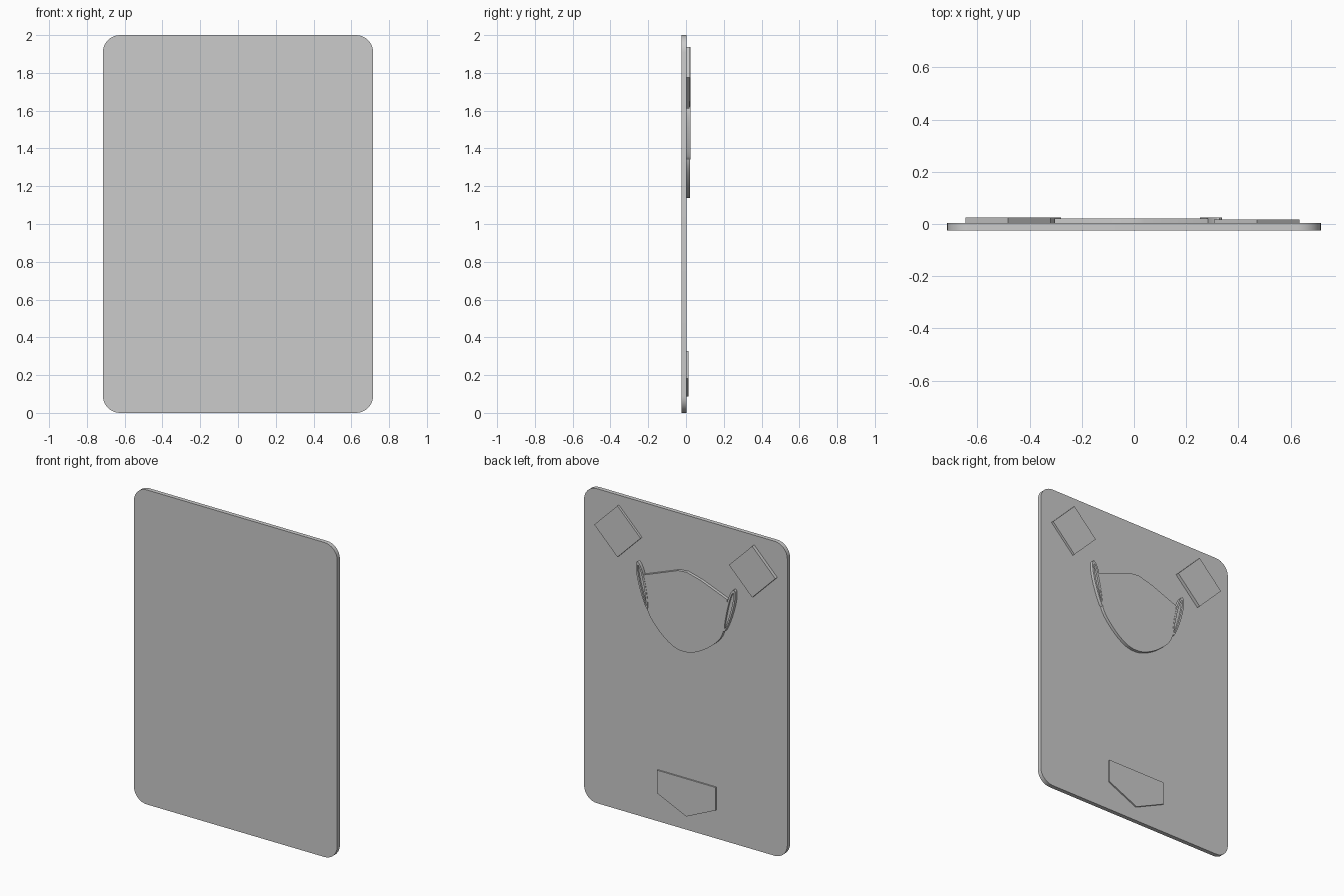
import bpy, bmesh, math

if "Cube" in bpy.data.objects:
    bpy.data.objects.remove(bpy.data.objects["Cube"])

BACK = 0.003      # back face of the panel
TOP = 0.024       # highest relief on the back


def finish(name, bm):
    bmesh.ops.recalc_face_normals(bm, faces=bm.faces)
    me = bpy.data.meshes.new(name)
    bm.to_mesh(me)
    bm.free()
    ob = bpy.data.objects.new(name, me)
    bpy.context.collection.objects.link(ob)
    bpy.context.view_layer.objects.active = ob
    ob.select_set(True)
    bpy.ops.object.shade_smooth_by_angle(angle=math.radians(30))
    ob.select_set(False)
    return ob


def slab(name, pts, y0, y1):
    """Extrude an (x, z) outline from y0 to y1."""
    bm = bmesh.new()
    f = bm.faces.new([bm.verts.new((x, y0, z)) for x, z in pts])
    ext = bmesh.ops.extrude_face_region(bm, geom=[f])
    for v in ext["geom"]:
        if isinstance(v, bmesh.types.BMVert):
            v.co.y = y1
    return finish(name, bm)


def rounded_rect(w, z0, z1, r, n=8):
    pts = []
    for cx, cz, a0 in ((w - r, z1 - r, 0), (r - w, z1 - r, 90),
                       (r - w, z0 + r, 180), (w - r, z0 + r, 270)):
        for i in range(n + 1):
            a = math.radians(a0 + 90 * i / n)
            pts.append((cx + r * math.cos(a), cz + r * math.sin(a)))
    return pts


def spline(pts, n=5):
    """Open Catmull-Rom curve through the points."""
    p = [pts[0]] + pts + [pts[-1]]
    out = []
    for i in range(1, len(p) - 2):
        for k in range(n):
            t = k / n
            out.append(tuple(0.5 * (2 * b + (c - a) * t + (2 * a - 5 * b + 4 * c - d) * t * t
                             + (3 * b - a - 3 * c + d) * t ** 3)
                             for a, b, c, d in zip(p[i - 1], p[i], p[i + 1], p[i + 2])))
    return out + [pts[-1]]


def ear(name, side, cx):
    """Narrow raised ring with a recessed middle, leaning outwards."""
    n = 24
    bm = bmesh.new()
    rings = []
    lean = math.radians(14)
    for scale, y in (((0.024, 0.145), BACK - 0.002), ((0.024, 0.145), TOP),
                     ((0.012, 0.125), TOP), ((0.012, 0.125), TOP - 0.012)):
        ring = []
        for i in range(n):
            a = 2 * math.pi * i / n
            # the outline tapers towards the lobe
            u = scale[0] * math.cos(a) * (1 + 0.25 * math.sin(a))
            w = scale[1] * math.sin(a)
            x = cx + side * (u * math.cos(lean) + w * math.sin(lean))
            z = 1.482 + w * math.cos(lean) - u * math.sin(lean)
            ring.append(bm.verts.new((x, y, z)))
        rings.append(ring)
    for a, b in zip(rings, rings[1:]):
        for i in range(n):
            j = (i + 1) % n
            bm.faces.new((a[i], a[j], b[j], b[i]))
    bm.faces.new(rings[0])
    bm.faces.new(rings[-1])
    return finish(name, bm)


# Main panel with rounded corners
slab("panel", rounded_rect(0.715, 0, 2, 0.09), -0.024, BACK)

# Two tilted square tiles in the upper corners
h = 0.163
for name, cx, y in (("tile_right", 0.47, 0.018), ("tile_left", -0.482, TOP)):
    slab(name, [(cx, 1.775 + h), (cx + h, 1.775), (cx, 1.775 - h), (cx - h, 1.775)],
         BACK - 0.002, y)

# Raised face shape: peaked top, curved jaw
jaw = spline([(0.283, 1.55), (0.272, 1.42), (0.245, 1.31), (0.16, 1.21), (0.07, 1.15),
              (-0.01, 1.138), (-0.09, 1.16), (-0.18, 1.215), (-0.262, 1.30),
              (-0.293, 1.42), (-0.305, 1.55)])
slab("face_plate", jaw + [(-0.12, 1.622), (-0.02, 1.648), (0.04, 1.643)],
     BACK - 0.002, 0.022)

# Ears on both sides
ear("ear_right", 1, 0.292)
ear("ear_left", -1, -0.318)

# Pointed plate near the bottom
slab("lower_badge", [(0.197, 0.328), (-0.216, 0.328), (-0.216, 0.182),
                     (-0.01, 0.088), (0.197, 0.182)], BACK - 0.002, 0.012)
